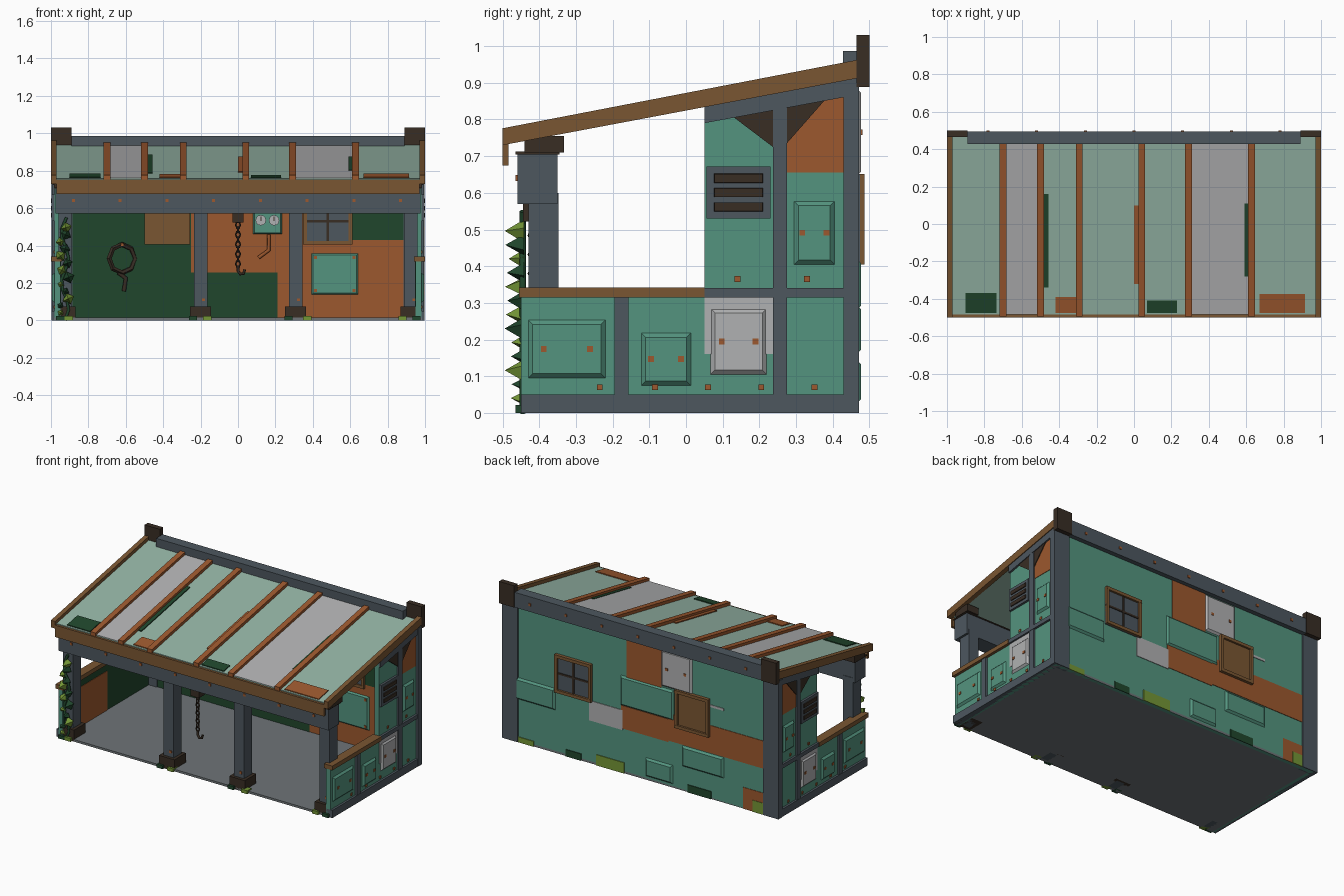
import bpy, bmesh, math, random
from mathutils import Vector

random.seed(4)
if "Cube" in bpy.data.objects:
    bpy.data.objects.remove(bpy.data.objects["Cube"])


def material(name, *srgb):
    m = bpy.data.materials.new(name)
    col = [(c / 255 / 12.92 if c < 11 else ((c / 255 + .055) / 1.055) ** 2.4) for c in srgb] + [1]
    m.diffuse_color = col
    m.use_nodes = True
    m.node_tree.nodes["Principled BSDF"].inputs["Base Color"].default_value = col
    return m


TEAL = material("teal paint", 84, 148, 127)
PALE = material("pale green sheet", 148, 180, 165)
RUST = material("rust orange", 156, 88, 46)
WOOD = material("brown wood", 122, 86, 50)
SLATE = material("slate steel", 77, 87, 95)
DARK = material("dark brown", 56, 45, 36)
GREEN = material("dark green", 32, 70, 44)
LIME = material("lime moss", 116, 150, 54)
GREY = material("light grey", 176, 177, 178)
FLOOR = material("concrete", 110, 116, 119)


def loft(name, bottom, top, mat):
    """Solid between two matching outlines."""
    bm = bmesh.new()
    a = [bm.verts.new(p) for p in bottom]
    b = [bm.verts.new(p) for p in top]
    bm.faces.new(a)
    bm.faces.new(b)
    for i in range(len(a)):
        j = (i + 1) % len(a)
        bm.faces.new((a[i], a[j], b[j], b[i]))
    bmesh.ops.recalc_face_normals(bm, faces=bm.faces)
    me = bpy.data.meshes.new(name)
    bm.to_mesh(me)
    bm.free()
    me.materials.append(mat)
    ob = bpy.data.objects.new(name, me)
    bpy.context.collection.objects.link(ob)
    return ob


def prism(name, yz, x0, x1, mat):
    return loft(name, [(x0, y, z) for y, z in yz], [(x1, y, z) for y, z in yz], mat)


def box(name, x0, x1, y0, y1, z0, z1, mat):
    return prism(name, [(y0, z0), (y1, z0), (y1, z1), (y0, z1)], x0, x1, mat)


def roof_z(y):
    return .755 + .19 * (y + .5)


# Each surface maps (across, up, outward) to a point
SURF = {
    "right": lambda u, v, d: (.982 + d, u, v),
    "left": lambda u, v, d: (-.982 - d, u, v),
    "right_inner": lambda u, v, d: (.95 - d, u, v),
    "left_inner": lambda u, v, d: (-.95 + d, u, v),
    "back": lambda u, v, d: (u, .465 + d, v),
    "inner": lambda u, v, d: (u, .44 - d, v),
    "roof": lambda u, v, d: (u, v, roof_z(v) + d),
    "beam": lambda u, v, d: (u, -.46 - d, v),
    "post": lambda u, v, d: (u, -.43 - d, v),
    "ridge": lambda u, v, d: (u, .495 + d, v),
}


def plate(name, surf, u0, u1, v0, v1, mat, d=.004, bev=0.0, base=0.0):
    f = SURF[surf]

    def ring(k, h):
        return [f(u0 + k, v0 + k, h), f(u1 - k, v0 + k, h), f(u1 - k, v1 - k, h), f(u0 + k, v1 - k, h)]
    return loft(name, ring(0, base), ring(bev, d), mat)


def rivet(surf, u, v, d=.005):
    plate("rivet", surf, u - .008, u + .008, v - .008, v + .008, RUST, d)


def raised(name, surf, u0, u1, v0, v1, mat, rivets=True):
    plate(name, surf, u0, u1, v0, v1, mat, .012, .012)
    if rivets:
        for k in (-.3, .3):
            rivet(surf, (u0 + u1) / 2 + k * (u1 - u0), (v0 + v1) / 2, .016)


def tube(name, pts, r, mat):
    cu = bpy.data.curves.new(name, "CURVE")
    cu.dimensions = "3D"
    cu.bevel_depth, cu.bevel_resolution, cu.use_fill_caps = r, 1, True
    sp = cu.splines.new("POLY")
    sp.points.add(len(pts) - 1)
    for p, q in zip(sp.points, pts):
        p.co = (*q, 1)
    cu.materials.append(mat)
    ob = bpy.data.objects.new(name, cu)
    bpy.context.collection.objects.link(ob)


def torus(name, loc, rot, R, r, n, mat):
    bpy.ops.mesh.primitive_torus_add(location=loc, rotation=rot, major_radius=R, minor_radius=r,
                                     major_segments=n, minor_segments=5)
    ob = bpy.context.object
    ob.name = name
    ob.data.materials.append(mat)
    return ob


# Floor and back wall
box("floor", -.985, .985, -.45, .465, 0, .014, FLOOR)
box("back_wall", -.96, .96, .44, .465, .0, .9, TEAL)

# Side walls, mirrored
for s, side in ((1, "right"), (-1, "left")):
    prism(side + "_wall", [(-.45, 0), (.465, 0), (.465, .91), (.05, .83), (.05, .32), (-.45, .32)],
          s * .95, s * .982, TEAL)
    box(side + "_sill", s * .95, s * .996, -.45, .47, 0, .05, SLATE)
    box(side + "_wood_rail", s * .94, s, -.455, .05, .314, .342, WOOD)
    box(side + "_steel_rail", s * .95, s * .996, .05, .47, .314, .34, SLATE)
    box(side + "_short_stud", s * .95, s * .994, -.195, -.157, .05, .314, SLATE)
    box(side + "_tall_stud", s * .95, s * .994, .237, .275, .05, .86, SLATE)
    box(side + "_corner_post", s * .885, s * .998, .43, .472, 0, .9, SLATE)
    prism(side + "_rake", [(.05, .79), (.47, .868), (.47, .915), (.05, .835)], s * .95, s * .995, SLATE)
    prism(side + "_front_brace", [(.13, .806), (.237, .83), (.237, .725)], s * .95, s * .99, DARK)
    prism(side + "_rear_brace", [(.275, .835), (.385, .86), (.275, .735)], s * .95, s * .99, DARK)
    plate("rust_patch", side, .275, .43, .655, .86, RUST, .003)
    plate("grey_patch", side, .05, .237, .16, .314, GREY, .003)
    raised("front_panel", side, -.43, -.22, .095, .253, TEAL)
    raised("middle_panel", side, -.122, .013, .075, .218, TEAL)
    raised("grey_panel", side, .067, .22, .105, .285, GREY)
    raised("upper_panel", side, .295, .405, .405, .577, TEAL)
    for u in (-.235, -.085, .06, .205, .35):
        rivet(side, u, .07)
    for u in (.14, .33):
        rivet(side, u, .365)
    # Louvred vent
    plate("vent_frame", side, .056, .23, .53, .672, SLATE, .014)
    for k in range(3):
        z = .546 + k * .039
        plate("vent_slat", side, .074, .213, z, z + .031, DARK, .019, .004)
    # Inner lining
    plate("lining", side + "_inner", -.44, .44, .014, .314, GREEN)
    plate("upper_lining", side + "_inner", .06, .44, .34, .8, GREEN)
    plate("lining_patch", side + "_inner", -.28, 0, .014, .27, RUST, .007)
    # Roof edge rail, ridge cap, beam cap
    prism("roof_edge", [(-.5, .73), (.465, .912), (.465, .962), (-.5, .776)], s * .97, s, WOOD)
    box("ridge_cap", s * .89, s, .465, .5, .888, 1.03, DARK)
    box("beam_cap", s * .9, s * .985, -.44, -.332, .71, .755, DARK)

# Back wall exterior: colour patches, then raised panels
for u0, u1, v0, v1, m, d in (
        (-.15, .1, .6, .89, RUST, .003), (-.2, .14, .29, .44, RUST, .003),
        (-.885, -.2, .3, .48, RUST, .0035), (-.885, -.74, 0, .14, RUST, .003),
        (.13, .37, .28, .41, GREY, .004), (-.6, -.5, .6, .615, GREY, .004),
        (.77, .9, 0, .035, LIME, .005), (.43, .54, 0, .045, GREEN, .005),
        (.12, .32, 0, .07, LIME, .005), (-.51, -.34, 0, .05, GREEN, .005),
        (-.885, -.81, 0, .075, LIME, .006)):
    plate("back_patch", "back", u0, u1, v0, v1, m, d)
for u0, u1, v0, v1 in ((.616, .9, .28, .42), (-.24, .145, .44, .635), (-.23, -.036, .025, .145), (-.6, -.3, .16, .295)):
    raised("back_panel", "back", u0, u1, v0, v1, TEAL, False)
raised("back_sheet", "back", -.372, -.15, .645, .885, GREY)

# Back wall interior lining
plate("inner_rust", "inner", -.25, .89, .014, .85, RUST, .003)
plate("inner_green", "inner", -.95, -.25, .014, .85, GREEN, .004)
plate("inner_green_low", "inner", -.25, .21, .014, .255, GREEN, .005)
plate("inner_green_high", "inner", .59, .89, .43, .85, GREEN, .005)
raised("inner_panel", "inner", .39, .645, .135, .36, TEAL, False)
for u in (.415, .62):
    for v in (.16, .335):
        rivet("inner", u, v, .016)

# Windows through the back wall
for name, x0, x1, pane in (("window", .348, .612, SLATE), ("boarded_window", -.5, -.256, WOOD)):
    box(name + "_pane", x0, x1, .428, .474, .405, .65, pane)
    for z in (.405, .632):
        box(name + "_rail", x0, x1, .42, .487, z, z + .02, WOOD)
    for x in (x0, x1 - .02):
        box(name + "_stile", x, x + .02, .421, .486, .405, .65, WOOD)
    if pane is SLATE:
        xm = (x0 + x1) / 2
        box("mullion", xm - .006, xm + .006, .423, .48, .42, .64, DARK)
        box("crossbar", x0, x1, .424, .479, .524, .536, DARK)

# Front posts, beam and fascia
for x in (-.925, -.2, .308, .925):
    box("front_post", x - .036, x + .036, -.43, -.347, 0, .6, SLATE)
    box("post_base", x - .056, x + .056, -.45, -.332, 0, .075, DARK)
    rivet("post", x + .015, .11)
box("front_beam", -.975, .975, -.46, -.35, .57, .712, SLATE)
box("beam_lip", -.98, .98, -.465, -.345, .705, .712, DARK)
box("fascia", -.97, .97, -.5, -.484, .675, .752, WOOD)
for k in range(8):
    rivet("beam", -.88 + k * .25, .64)

# Roof sheets, battens, patches
plate("roof", "roof", -.97, .97, -.485, .465, PALE, 0, 0, -.02)
for u0, u1 in ((-.69, -.51), (.3, .62)):
    plate("grey_sheet", "roof", u0, u1, -.485, .44, GREY, .003)
for x in (-.7, -.5, -.293, .042, .292, .628):
    plate("batten", "roof", x - .018, x + .018, -.495, .44, RUST, .02, 0, -.01)
for u0, u1, v0, v1, m in (
        (-.9, -.735, -.475, -.37, GREEN), (-.42, -.31, -.475, -.39, RUST), (.07, .23, -.475, -.41, GREEN),
        (.67, .915, -.475, -.375, RUST), (-.482, -.458, -.34, .16, GREEN), (0, .024, -.32, .1, RUST),
        (.59, .61, -.28, .11, GREEN)):
    plate("roof_patch", "roof", u0, u1, v0, v1, m, .006)
box("ridge_beam", -.89, .89, .428, .495, .888, .986, SLATE)
for k in range(7):
    rivet("ridge", -.78 + k * .26, .935)

# Hanging chain and hook
box("chain_mount", -.03, .03, -.445, -.385, .522, .57, DARK)
for k in range(9):
    link = torus("chain_link", (0, -.415, .51 - k * .026), (math.pi / 2, 0, (k % 2) * math.pi / 2),
                 .012, .005, 6, DARK)
    link.scale.y = 1.4
tube("hook", [(0, -.415, .29), (0, -.415, .265), (.012, -.415, .247), (.03, -.415, .25), (.036, -.415, .272)], .008, DARK)

# Coiled hose on the back wall
torus("hose_coil", (-.62, .415, .33), (math.pi / 2, 0, math.pi / 8), .075, .014, 8, DARK)
tube("hose_tail", [(-.64, .415, .255), (-.6, .415, .225), (-.61, .415, .155)], .013, DARK)
rivet("inner", -.62, .405, .04)

# Gauge box with pipe
plate("gauge_box", "inner", .08, .235, .46, .6, TEAL, .04, .008)
for x in (.122, .193):
    bpy.ops.mesh.primitive_cylinder_add(vertices=12, radius=.028, depth=.014, location=(x, .397, .535),
                                        rotation=(math.pi / 2, 0, 0))
    bpy.context.object.name = "gauge_dial"
    bpy.context.object.data.materials.append(GREY)
    box("gauge_needle", x - .003, x + .003, .387, .391, .53, .555, DARK)
tube("gauge_pipe", [(.165, .42, .46), (.165, .42, .375), (.11, .42, .335)], .01, RUST)

# Climbing vine on the left front post
tube("vine_stem", [(-.925 + .02 * math.sin(k * 1.3), -.445, k * .055) for k in range(11)], .009, GREEN)
for k in range(13):
    z, r = .04 + k * .038, random.uniform(.018, .034)
    bpy.ops.mesh.primitive_cone_add(vertices=4, radius1=r, radius2=0, depth=r * 1.6,
                                    location=(-.925 + random.uniform(-.03, .03), -.445 - r * .7, z),
                                    rotation=(math.pi / 2, random.uniform(0, 1.5), 0))
    bpy.context.object.name = "vine_leaf"
    bpy.context.object.data.materials.append(LIME if k % 2 == 0 else GREEN)

# Moss tufts by the post bases
for x, m in ((-.95, GREEN), (-.905, LIME), (-.24, GREEN), (-.165, LIME), (.27, GREEN), (.37, LIME), (.88, LIME), (.955, GREEN)):
    box("moss", x - .022, x + .022, -.465, -.42, 0, .022, m)
